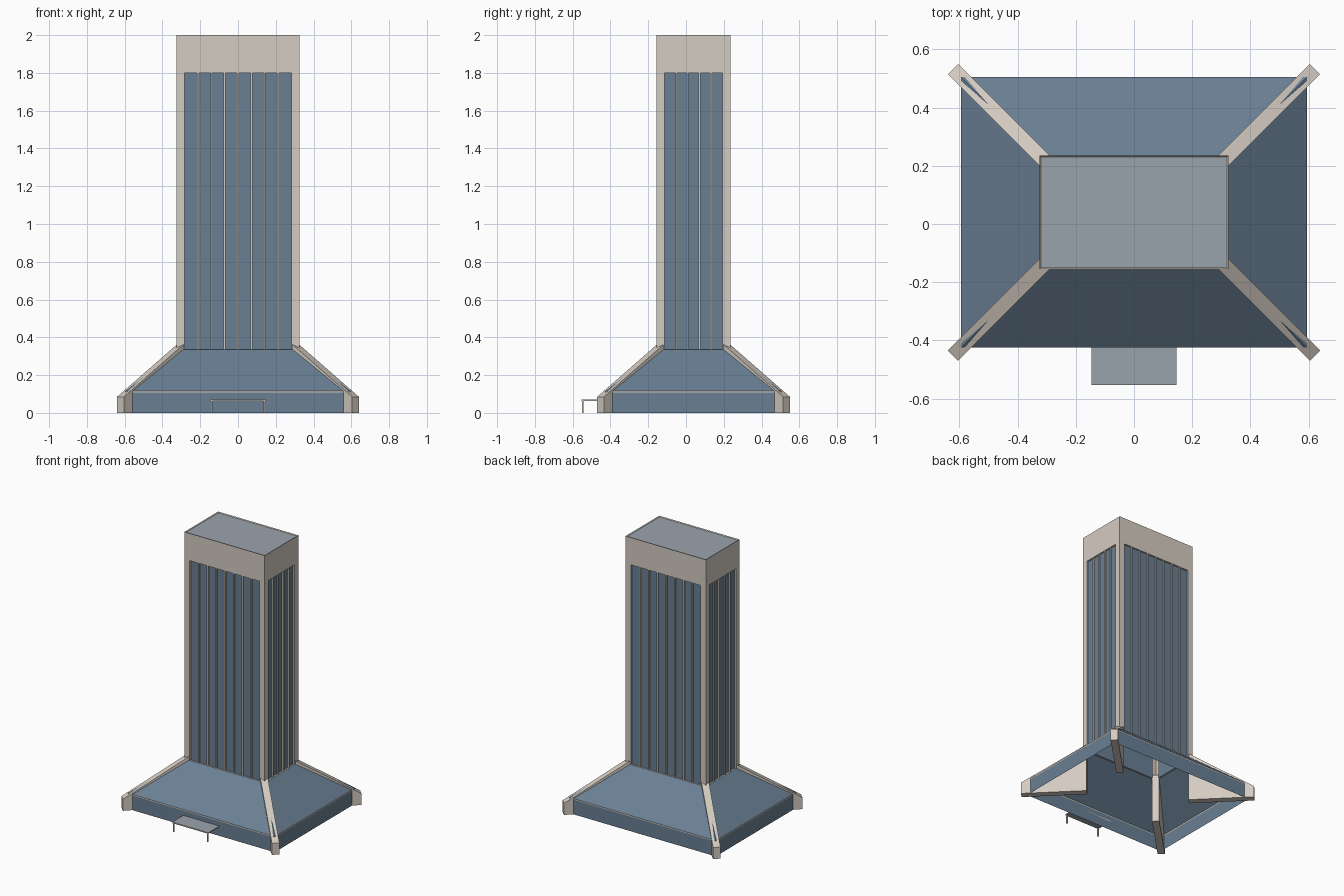
import bpy, bmesh, math
from mathutils import Matrix, Vector

default = bpy.data.objects.get("Cube")
if default:
    bpy.data.objects.remove(default)


def material(name, rgb):
    """Flat material from 0-255 display values, stored as linear."""
    col = [((c / 255 + 0.055) / 1.055) ** 2.4 for c in rgb] + [1]
    m = bpy.data.materials.new(name)
    m.use_nodes = True
    m.diffuse_color = col
    node = next(n for n in m.node_tree.nodes if n.type == 'BSDF_PRINCIPLED')
    node.inputs["Base Color"].default_value = col
    return m


STONE, GLASS, ROOF = 0, 1, 2
MATS = [material("pale_stone", (213, 204, 194)),
        material("blue_glass", (106, 128, 148)),
        material("grey_roof", (154, 163, 172))]


def finish(name, bm):
    mesh = bpy.data.meshes.new(name)
    bm.to_mesh(mesh)
    bm.free()
    for m in MATS:
        mesh.materials.append(m)
    ob = bpy.data.objects.new(name, mesh)
    bpy.context.collection.objects.link(ob)
    return ob


def add_box(bm, lo, hi):
    lo, hi = Vector(lo), Vector(hi)
    mat = Matrix.Translation((lo + hi) / 2) @ Matrix.Diagonal((*(hi - lo), 1))
    return bmesh.ops.create_cube(bm, size=1, matrix=mat)["verts"]


# Shared sizes
CY = 0.04                      # tower centre in y
TX, TY = 0.325, 0.195          # tower half sizes
GX, GY = 0.283, 0.153          # glazed half widths
SX, SY = 0.595, 0.465          # skirt half sizes
Z_SKIRT, Z_GLASS, Z_TOP = 0.335, 1.8, 2.0
RECESS = 0.012

# Tower shell, open below, with recessed glazing and a sunken roof
bm = bmesh.new()
add_box(bm, (-TX, CY - TY, Z_SKIRT), (TX, CY + TY, Z_TOP))
bm.normal_update()
bmesh.ops.delete(bm, geom=[f for f in bm.faces if f.normal.z < -0.5], context='FACES')


def cut(co, no, axis):
    """Split only the walls that the plane belongs to."""
    faces = [f for f in bm.faces if abs(f.normal[axis]) > 0.5]
    geom = faces + list({e for f in faces for e in f.edges}) + list({v for f in faces for v in f.verts})
    bmesh.ops.bisect_plane(bm, geom=geom, plane_co=co, plane_no=no)
    bm.normal_update()


for s in (-1, 1):
    cut((s * GX, 0, 0), (1, 0, 0), 1)
    cut((0, CY + s * GY, 0), (0, 1, 0), 0)
for axis in (0, 1):
    cut((0, 0, Z_GLASS), (0, 0, 1), axis)

panes, top = [], []
for f in bm.faces:
    c = f.calc_center_median()
    if f.normal.z > 0.5:
        top.append(f)
    elif c.z < Z_GLASS and (abs(c.x) < 0.01 or abs(c.y - CY) < 0.01):
        panes.append(f)
bmesh.ops.inset_individual(bm, faces=panes, thickness=0, depth=-RECESS)
bmesh.ops.inset_region(bm, faces=top, thickness=0.005, depth=-0.006, use_even_offset=True)
for f in panes:
    f.material_index = GLASS
for f in top:
    f.material_index = ROOF
finish("tower", bm)

# Slender mullions dividing the glazing on all four walls
bm = bmesh.new()
W, OUT = 0.005, 0.002
for s in (-1, 1):
    for i in range(1, 8):
        x = -GX + 2 * GX * i / 8
        y = sorted((CY + s * (TY - RECESS), CY + s * (TY - OUT)))
        add_box(bm, (x - W, y[0], Z_SKIRT), (x + W, y[1], Z_GLASS))
    for i in range(1, 5):
        y = CY - GY + 2 * GY * i / 5
        x = sorted((s * (TX - RECESS), s * (TX - OUT)))
        add_box(bm, (x[0], y - W, Z_SKIRT), (x[1], y + W, Z_GLASS))
finish("mullions", bm)

# Glazed skirt: low walls, thin stone band, sloping roof; open below
bm = bmesh.new()
rings = []
for hx, hy, z in ((SX, SY, 0), (SX, SY, 0.107), (SX, SY, 0.115), (TX, TY, Z_SKIRT)):
    rings.append([bm.verts.new((a * hx, CY + b * hy, z))
                  for a, b in ((-1, -1), (1, -1), (1, 1), (-1, 1))])
for level in range(3):
    lo, up = rings[level], rings[level + 1]
    for i in range(4):
        j = (i + 1) % 4
        f = bm.faces.new((lo[i], lo[j], up[j], up[i]))
        f.material_index = STONE if level == 1 else GLASS
finish("skirt", bm)

# Four diagonal buttress fins, from the skirt corners to the tower corners
PROFILE = ((0.305, 0), (0.6225, 0), (0.6225, 0.085), (0.305, 0.363))
for name, sx, sy in (("front_right", -1, -1), ("front_left", 1, -1),
                     ("back_right", -1, 1), ("back_left", 1, 1)):
    bm = bmesh.new()
    side = Vector((sx, -sy, 0)).normalized() * 0.025
    pts = [Vector((sx * u, CY + sy * (u - TX + TY), z)) for u, z in PROFILE]
    a = [bm.verts.new(p - side) for p in pts]
    b = [bm.verts.new(p + side) for p in pts]
    bm.faces.new(a)
    bm.faces.new(b[::-1])
    for i in range(4):
        j = (i + 1) % 4
        bm.faces.new((a[j], a[i], b[i], b[j]))
    bmesh.ops.recalc_face_normals(bm, faces=bm.faces)
    finish(name + "_buttress", bm)

# Entrance canopy with two thin posts
bm = bmesh.new()
add_box(bm, (-0.146, -0.553, 0.064), (0.146, CY - SY, 0.072))
bm.normal_update()
for f in bm.faces:
    f.material_index = ROOF if abs(f.normal.z) > 0.5 else STONE
finish("canopy", bm)

bm = bmesh.new()
for s in (-1, 1):
    add_box(bm, (s * 0.138 - 0.004, -0.55, 0), (s * 0.138 + 0.004, -0.542, 0.064))
finish("canopy_posts", bm)
